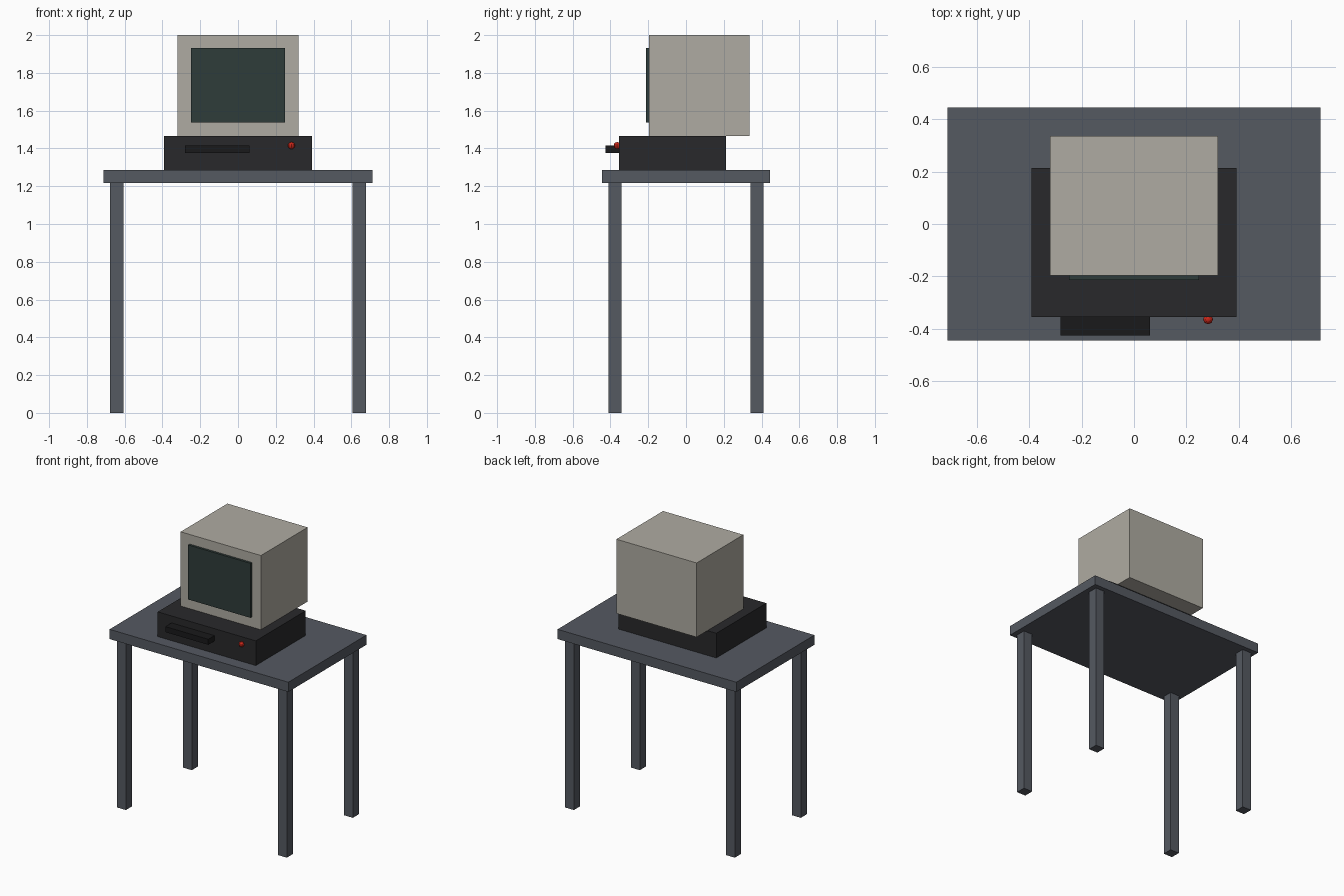
import bpy
import bmesh
from mathutils import Vector

if "Cube" in bpy.data.objects:
    bpy.data.objects.remove(bpy.data.objects["Cube"])


def material(name, rgb):
    mat = bpy.data.materials.new(name)
    mat.diffuse_color = (*rgb, 1.0)
    mat.use_nodes = True
    mat.node_tree.nodes["Principled BSDF"].inputs["Base Color"].default_value = mat.diffuse_color
    return mat


def finish(name, bm, location, mat):
    mesh = bpy.data.meshes.new(name)
    bm.to_mesh(mesh)
    bm.free()
    mesh.materials.append(mat)
    obj = bpy.data.objects.new(name, mesh)
    obj.location = location
    bpy.context.collection.objects.link(obj)
    return obj


def box(name, low, high, mat):
    low, high = Vector(low), Vector(high)
    bm = bmesh.new()
    bmesh.ops.create_cube(bm, size=1.0)
    bmesh.ops.scale(bm, vec=high - low, verts=bm.verts)
    return finish(name, bm, (low + high) / 2, mat)


slate = material("slate", (0.09, 0.10, 0.12))
charcoal = material("charcoal", (0.022, 0.022, 0.024))
black = material("black", (0.010, 0.010, 0.011))
beige = material("beige", (0.43, 0.41, 0.36))
glass = material("dark_glass", (0.028, 0.045, 0.042))
red = material("red", (0.60, 0.02, 0.01))

TOP_UNDER, TOP, CASE_TOP = 1.217, 1.287, 1.465

# Table
box("table_top", (-0.713, -0.445, TOP_UNDER), (0.713, 0.445, TOP), slate)
for side_x, sx in (("left", -1), ("right", 1)):
    for side_y, sy in (("front", -1), ("back", 1)):
        x, y, h = 0.642 * sx, 0.376 * sy, 0.0355
        box(f"{side_y}_{side_x}_leg", (x - h, y - h, 0), (x + h, y + h, TOP_UNDER), slate)

# Computer case with its protruding drive
box("computer_case", (-0.391, -0.356, TOP), (0.391, 0.213, CASE_TOP), charcoal)
box("disk_drive", (-0.281, -0.426, 1.375), (0.061, -0.350, 1.415), black)

# Monitor and its screen panel
box("monitor", (-0.320, -0.196, CASE_TOP), (0.320, 0.336, 2.0), beige)
box("screen", (-0.248, -0.213, 1.538), (0.248, -0.190, 1.931), glass)

# Power light, a low-poly ball half sunk into the case
bm = bmesh.new()
bmesh.ops.create_uvsphere(bm, u_segments=8, v_segments=6, radius=0.019)
finish("power_light", bm, (0.283, -0.364, 1.415), red)
